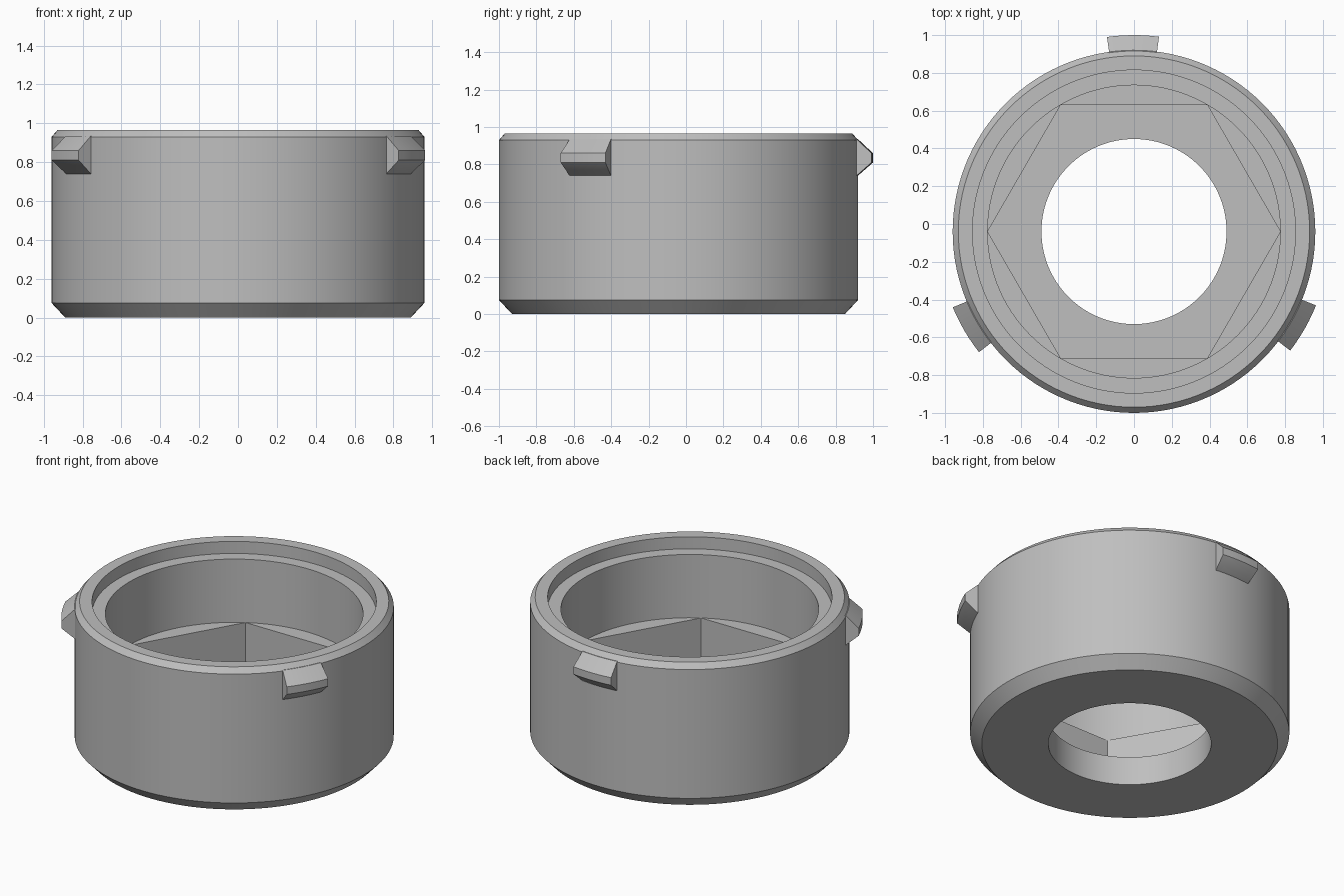
import bpy, bmesh, math

if "Cube" in bpy.data.objects:
    bpy.data.objects.remove(bpy.data.objects["Cube"])

CY = -0.04      # ring axis sits slightly forward of the origin
SEG = 120       # multiple of 6 so the hexagon corners fall on vertices

grey = bpy.data.materials.new("plain grey")
grey.diffuse_color = (0.52, 0.52, 0.52, 1)
grey.use_nodes = True
grey.node_tree.nodes["Principled BSDF"].inputs["Base Color"].default_value = grey.diffuse_color


def finish(bm, name):
    """Turn a bmesh into a smooth-by-angle object on the ring axis."""
    bmesh.ops.remove_doubles(bm, verts=bm.verts, dist=1e-5)
    bmesh.ops.recalc_face_normals(bm, faces=bm.faces)
    mesh = bpy.data.meshes.new(name)
    bm.to_mesh(mesh)
    bm.free()
    mesh.materials.append(grey)
    ob = bpy.data.objects.new(name, mesh)
    ob.location.y = CY
    bpy.context.collection.objects.link(ob)
    bpy.ops.object.select_all(action='DESELECT')
    ob.select_set(True)
    bpy.context.view_layer.objects.active = ob
    bpy.ops.object.shade_smooth_by_angle(angle=math.radians(25))
    return ob


def skin(bm, sections, closed):
    """Join successive closed cross-sections with quads."""
    count = len(sections)
    for i in range(count if closed else count - 1):
        a, b = sections[i], sections[(i + 1) % count]
        for j in range(len(a)):
            k = (j + 1) % len(a)
            bm.faces.new((a[j], a[k], b[k], b[j]))
    if not closed:
        bm.faces.new(sections[0])
        bm.faces.new(sections[-1])


def hex_radius(corner, angle):
    """Distance from the axis to a hexagon side at the given angle."""
    off = angle % (math.pi / 3) - math.pi / 6
    return corner * math.cos(math.pi / 6) / math.cos(off)


# Ring body: closed profile of (radius, height, is hexagonal)
profile = [
    (0.49, 0.0, False), (0.89, 0.0, False),        # underside
    (0.96, 0.075, False), (0.96, 0.93, False),     # outer wall
    (0.93, 0.965, False), (0.855, 0.965, False),   # top rim
    (0.855, 0.885, False), (0.775, 0.885, False),  # inner ledge
    (0.775, 0.465, False),                         # round recess
    (0.775, 0.465, True), (0.775, 0.19, True),     # hexagonal pocket
    (0.49, 0.19, False),                           # pocket floor to bore
]
bm = bmesh.new()
sections = []
for s in range(SEG):
    a = 2 * math.pi * s / SEG
    section = []
    for r, z, is_hex in profile:
        rr = hex_radius(r, a) if is_hex else r
        section.append(bm.verts.new((rr * math.cos(a), rr * math.sin(a), z)))
    sections.append(section)
skin(bm, sections, True)
finish(bm, "ring_body")

# Three bevelled locking tabs around the upper wall
tab_section = [(0.945, 0.735), (0.96, 0.74), (1.04, 0.81),
               (1.04, 0.86), (0.96, 0.935), (0.945, 0.935)]
for i, centre in enumerate((90.3, 210.3, 330.3)):
    bm = bmesh.new()
    sections = []
    for s in range(7):
        a = math.radians(centre - 7.6 + 15.2 * s / 6)
        sections.append([bm.verts.new((r * math.cos(a), r * math.sin(a), z))
                         for r, z in tab_section])
    skin(bm, sections, False)
    finish(bm, f"locking_tab_{i + 1}")
